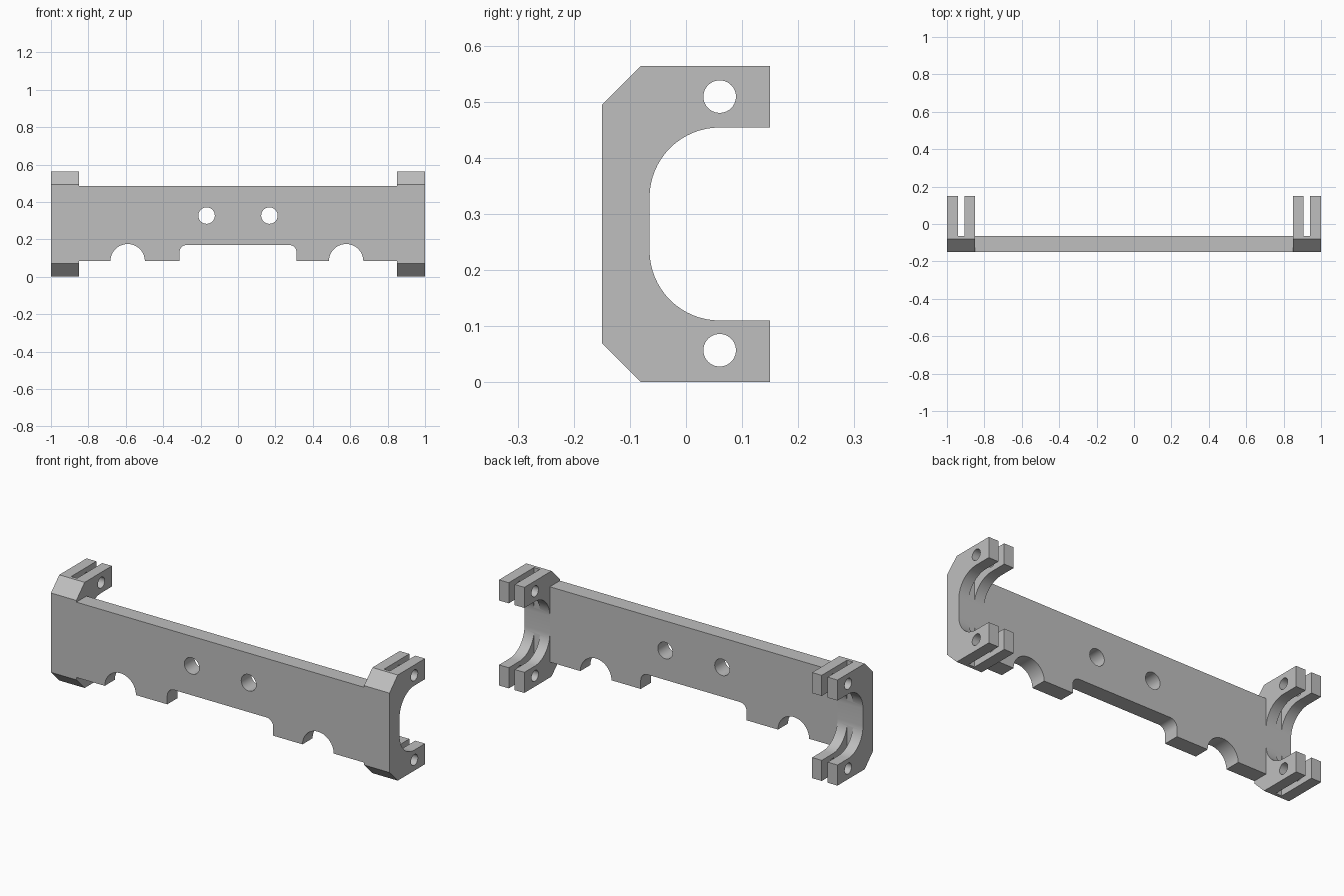
import bpy, bmesh
from math import cos, sin, radians, pi
from mathutils import Vector

if "Cube" in bpy.data.objects:
    bpy.data.objects.remove(bpy.data.objects["Cube"], do_unlink=True)

grey = bpy.data.materials.new("plain grey")
grey.use_nodes = True
colour = (0.52, 0.52, 0.52, 1)
grey.diffuse_color = colour
grey.node_tree.nodes["Principled BSDF"].inputs["Base Color"].default_value = colour

FRONT, BACK, PLATE_BACK = -0.15, 0.15, -0.065
HEIGHT, MID = 0.564, 0.282


def arc(cx, cy, r, start, end, steps=16):
    angles = [radians(start + (end - start) * i / steps) for i in range(steps + 1)]
    return [(cx + r * cos(a), cy + r * sin(a)) for a in angles]


def extrude(name, outline, axis, low, high):
    """Extrude a closed outline along x (outline is y, z) or y (outline is x, z)."""
    def place(a, b, depth):
        return (depth, a, b) if axis == "x" else (a, depth, b)
    bm = bmesh.new()
    face = bm.faces.new([bm.verts.new(place(a, b, low)) for a, b in outline])
    side = bmesh.ops.extrude_face_region(bm, geom=[face])
    moved = [v for v in side["geom"] if isinstance(v, bmesh.types.BMVert)]
    bmesh.ops.translate(bm, verts=moved, vec=Vector(place(0, 0, high - low)))
    bmesh.ops.recalc_face_normals(bm, faces=bm.faces)
    mesh = bpy.data.meshes.new(name)
    bm.to_mesh(mesh)
    bm.free()
    mesh.materials.append(grey)
    obj = bpy.data.objects.new(name, mesh)
    bpy.context.collection.objects.link(obj)
    return obj


def box(x0, x1, y0, y1):
    return [(x0, y0), (x1, y0), (x1, y1), (x0, y1)]


def combine(target, tool, operation):
    mod = target.modifiers.new("combine", "BOOLEAN")
    mod.operation, mod.solver, mod.object = operation, "EXACT", tool
    bpy.context.view_layer.objects.active = target
    bpy.ops.object.modifier_apply(modifier=mod.name)
    bpy.data.objects.remove(tool, do_unlink=True)


def hole(target, a, b, r, axis, low, high):
    circle = arc(a, b, r, 0, 360, 40)[:-1]
    combine(target, extrude("hole_cutter", circle, axis, low, high), "DIFFERENCE")


# Main plate with two round notches and a wide rounded recess below
bottom, top = 0.083, 0.485
outline = [(-0.85, bottom)]
outline += arc(-0.59, bottom, 0.092, 180, 0, 28)
outline += [(-0.313, bottom)] + arc(-0.273, 0.13, 0.04, 180, 90, 8)
outline += arc(0.273, 0.13, 0.04, 90, 0, 8) + [(0.313, bottom)]
outline += arc(0.578, bottom, 0.092, 180, 0, 28)
outline += [(0.85, bottom), (0.85, top), (-0.85, top)]
body = extrude("mounting_bracket", outline, "y", FRONT, PLATE_BACK)
for x in (-0.168, 0.168):
    hole(body, x, 0.327, 0.044, "y", -0.3, 0.1)

# C-shaped end clamps: chamfered front, rounded opening, slotted ears
r, ear = 0.125, 0.11
lower_arc = arc(PLATE_BACK + r, ear + r, r, 270, 180)
half = [(FRONT, 0.07), (-0.08, 0), (BACK, 0), (BACK, ear)] + lower_arc
clamp_outline = half + [(y, HEIGHT - z) for y, z in reversed(half)]
for side in (-1, 1):
    def span(a, b):
        return sorted((side * a, side * b))
    clamp = extrude("end_clamp", clamp_outline, "x", *span(0.85, 1))
    slot = extrude("slot_cutter", box(-0.063, 0.3, -0.1, 0.7), "x", *span(0.907, 0.942))
    combine(clamp, slot, "DIFFERENCE")
    for z in (0.057, HEIGHT - 0.055):
        hole(clamp, 0.06, z, 0.029, "x", *span(0.8, 1.1))
    combine(body, clamp, "UNION")

# Smooth curved walls, crisp edges
bpy.ops.object.select_all(action="DESELECT")
body.select_set(True)
bpy.context.view_layer.objects.active = body
bpy.ops.object.shade_smooth_by_angle(angle=radians(30))
